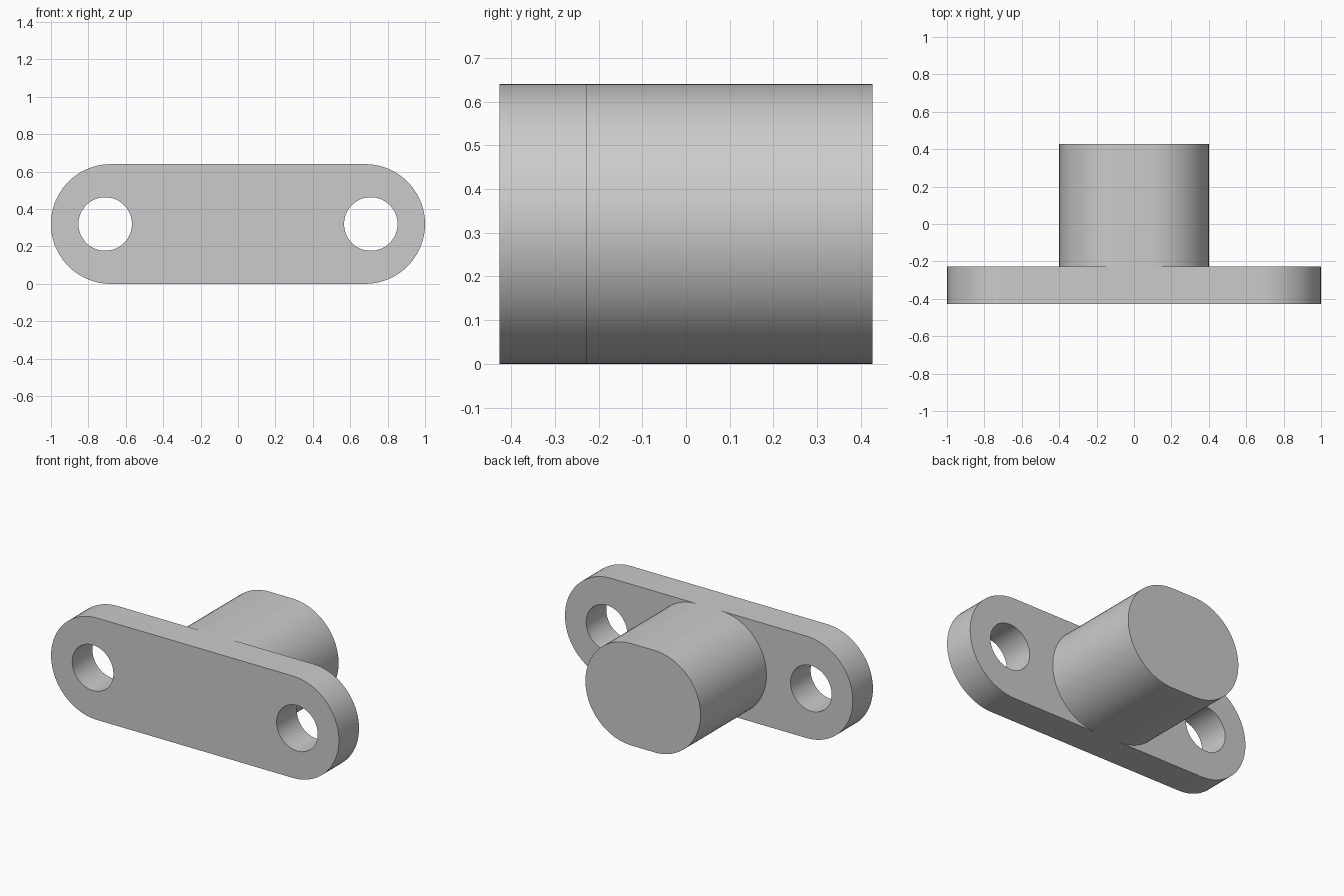
import bpy
import bmesh
from math import cos, sin, pi

if "Cube" in bpy.data.objects:
    bpy.data.objects.remove(bpy.data.objects["Cube"], do_unlink=True)

RADIUS = 0.32          # half height of both rounded parts
FRONT, STEP, BACK = -0.427, -0.227, 0.427
SEGMENTS = 40          # per half circle

grey = bpy.data.materials.new("plain grey")
grey.use_nodes = True
colour = (0.6, 0.6, 0.6, 1.0)
grey.diffuse_color = colour
grey.node_tree.nodes["Principled BSDF"].inputs["Base Color"].default_value = colour


def slot_prism(name, centre_x, half_flat, radius, y0, y1):
    """Rounded slot outline (a circle when half_flat is 0), extruded along y."""
    bm = bmesh.new()
    outline = []
    for side in (1, -1):
        for i in range(SEGMENTS + (half_flat > 0)):
            a = -pi / 2 + pi * i / SEGMENTS
            x = centre_x + side * (half_flat + radius * cos(a))
            outline.append(bm.verts.new((x, y0, RADIUS + side * radius * sin(a))))
    face = bm.faces.new(outline)
    extruded = bmesh.ops.extrude_face_region(bm, geom=[face])["geom"]
    moved = [v for v in extruded if isinstance(v, bmesh.types.BMVert)]
    bmesh.ops.translate(bm, verts=moved, vec=(0, y1 - y0, 0))
    bmesh.ops.recalc_face_normals(bm, faces=bm.faces)
    mesh = bpy.data.meshes.new(name)
    bm.to_mesh(mesh)
    bm.free()
    mesh.materials.append(grey)
    obj = bpy.data.objects.new(name, mesh)
    bpy.context.collection.objects.link(obj)
    return obj


def combine(target, other, operation):
    """Apply a boolean and discard the helper."""
    mod = target.modifiers.new(operation.lower(), 'BOOLEAN')
    mod.object, mod.operation, mod.solver = other, operation, 'EXACT'
    bpy.context.view_layer.objects.active = target
    bpy.ops.object.modifier_apply(modifier=mod.name)
    bpy.data.objects.remove(other, do_unlink=True)


# Flange plate with the boss joined to its back
flange = slot_prism("flange_with_boss", 0, 1 - RADIUS, RADIUS, FRONT, STEP)
boss = slot_prism("boss", 0, 0.4 - RADIUS, RADIUS, STEP, BACK)
combine(flange, boss, 'UNION')

# Bolt holes through both ends
for side in (-1, 1):
    hole = slot_prism("bolt_hole_cutter", side * 0.71, 0, 0.143, FRONT - 0.1, STEP + 0.1)
    hole.hide_render = True
    combine(flange, hole, 'DIFFERENCE')

# Smooth round walls, crisp rims
bpy.ops.object.select_all(action='DESELECT')
flange.select_set(True)
bpy.context.view_layer.objects.active = flange
bpy.ops.object.shade_smooth_by_angle(angle=pi / 6)
